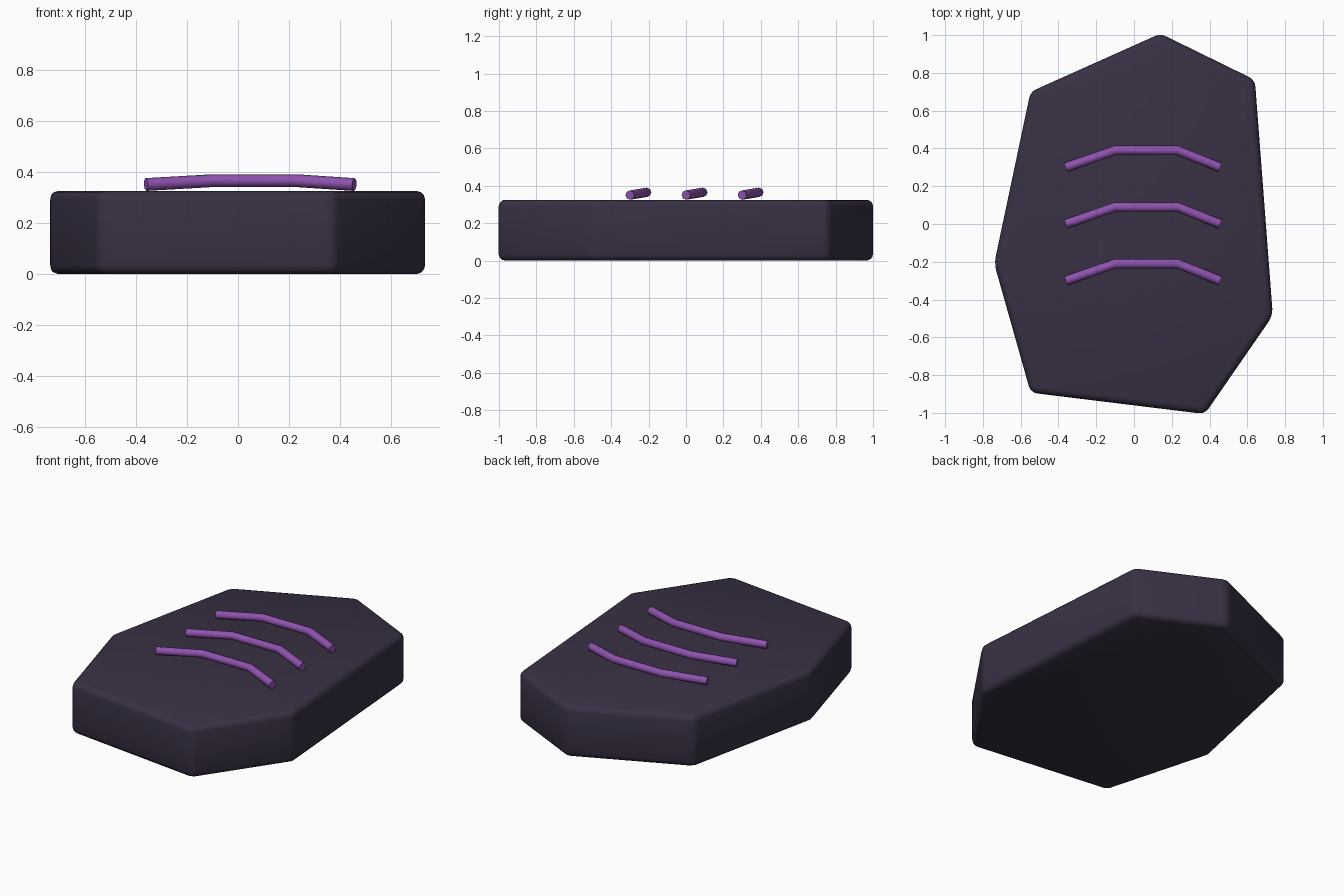
import bpy, bmesh, math

if "Cube" in bpy.data.objects:
    bpy.data.objects.remove(bpy.data.objects["Cube"])


def material(name, rgb):
    m = bpy.data.materials.new(name)
    m.diffuse_color = (*rgb, 1)
    m.use_nodes = True
    m.node_tree.nodes["Principled BSDF"].inputs["Base Color"].default_value = m.diffuse_color
    return m


stone = material("dark violet stone", (0.040, 0.030, 0.058))
glow = material("bright purple", (0.27, 0.085, 0.42))


def add(name, data, mat):
    ob = bpy.data.objects.new(name, data)
    bpy.context.collection.objects.link(ob)
    data.materials.append(mat)
    return ob


# Irregular seven-sided slab, extruded and rounded
outline = [(0.14, 1.008), (0.64, 0.763), (0.735, -0.485), (0.375, -1.006),
           (-0.547, -0.893), (-0.74, -0.21), (-0.548, 0.70)]
bm = bmesh.new()
base = bm.faces.new([bm.verts.new((x, y, 0)) for x, y in outline])
top = bmesh.ops.extrude_face_region(bm, geom=[base])["geom"]
bmesh.ops.translate(bm, vec=(0, 0, 0.325),
                    verts=[v for v in top if isinstance(v, bmesh.types.BMVert)])
bmesh.ops.recalc_face_normals(bm, faces=bm.faces)
bmesh.ops.bevel(bm, geom=bm.edges[:], offset=0.035, segments=3,
                profile=0.5, affect='EDGES')
mesh = bpy.data.meshes.new("slab")
bm.to_mesh(mesh)
bm.free()
slab = add("slab", mesh, stone)
bpy.context.view_layer.objects.active = slab
slab.select_set(True)
bpy.ops.object.shade_smooth_by_angle(angle=math.radians(40))

# Three bent rods lying on the top face
path = [(-0.36, 0.0, 0.35), (-0.10, 0.09, 0.365), (0.23, 0.09, 0.365), (0.455, 0.0, 0.35)]
for i, dy in enumerate((-0.3, 0.0, 0.3)):
    curve = bpy.data.curves.new(f"ridge_{i + 1}", 'CURVE')
    curve.dimensions = '3D'
    curve.bevel_depth = 0.025
    curve.bevel_resolution = 2
    curve.use_fill_caps = True
    spline = curve.splines.new('POLY')
    spline.points.add(len(path) - 1)
    for p, (x, y, z) in zip(spline.points, path):
        p.co = (x, y + dy, z, 1)
    add(f"ridge_{i + 1}", curve, glow)
